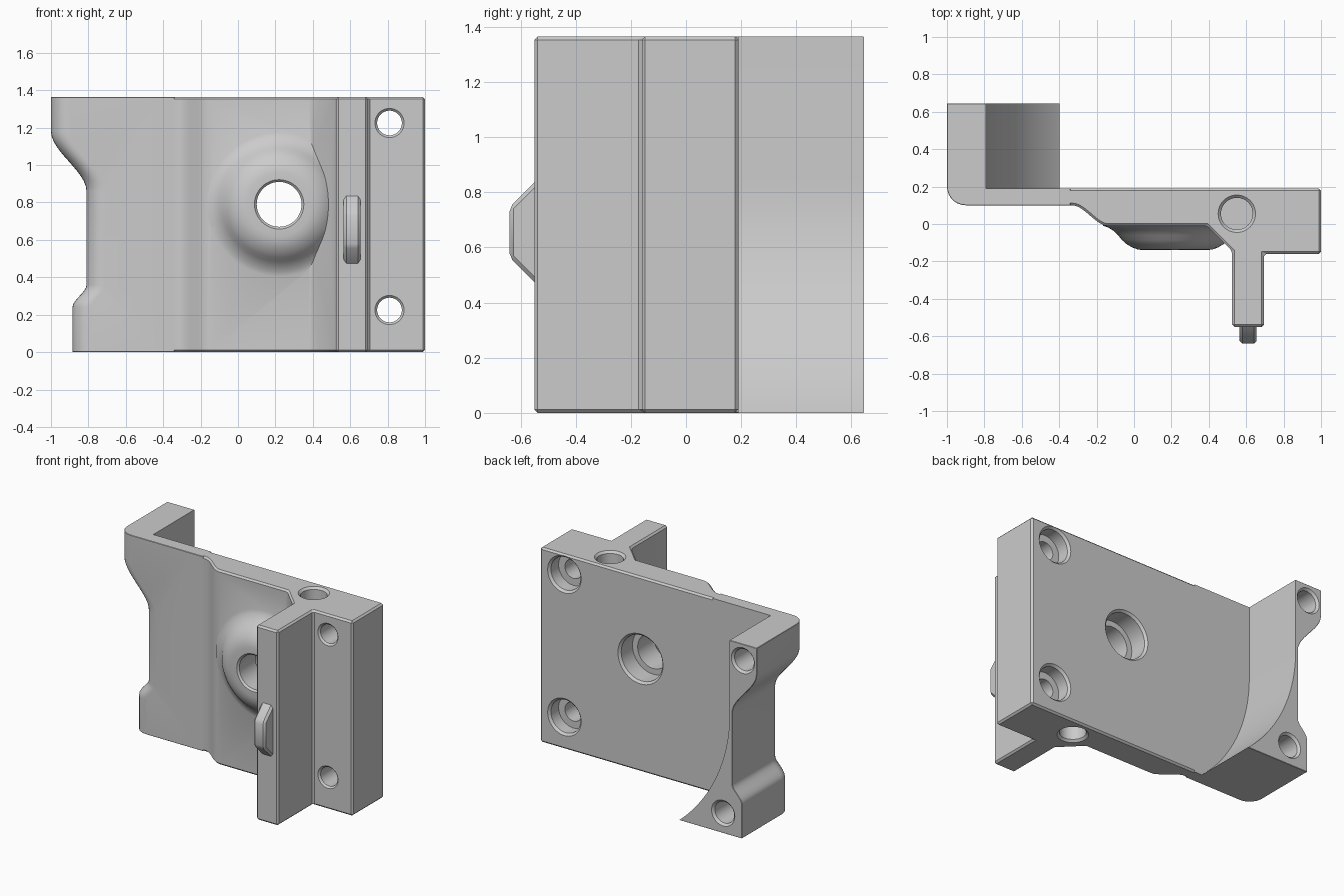
import bpy, bmesh, math
from mathutils import Vector

cube = bpy.data.objects.get("Cube")
if cube:
    bpy.data.objects.remove(cube, do_unlink=True)

H = 1.365        # overall height
BACK = 0.19      # rear face of the plate
END = 0.645      # rear end of the flange
CHAMFER = 0.012

grey = bpy.data.materials.new("plain_grey")
grey.use_nodes = True
grey.diffuse_color = (0.6, 0.6, 0.6, 1)
grey.node_tree.nodes["Principled BSDF"].inputs["Base Color"].default_value = (0.6, 0.6, 0.6, 1)


def loft(name, rings, chamfer=0):
    """Solid skinned through rings of points, with optional chamfer on sharp edges."""
    bm = bmesh.new()
    loops = [[bm.verts.new(p) for p in ring] for ring in rings]
    n = len(loops[0])
    for a, b in zip(loops, loops[1:]):
        for i in range(n):
            j = (i + 1) % n
            bm.faces.new((a[i], a[j], b[j], b[i]))
    bm.faces.new(loops[0])
    bm.faces.new(loops[-1])
    bmesh.ops.recalc_face_normals(bm, faces=bm.faces)
    if chamfer:
        sharp = [e for e in bm.edges if e.calc_face_angle(0) > 0.75]
        bmesh.ops.bevel(bm, geom=sharp, offset=chamfer, segments=1,
                        profile=0.5, affect='EDGES', clamp_overlap=True)
    mesh = bpy.data.meshes.new(name)
    bm.to_mesh(mesh)
    bm.free()
    mesh.materials.append(grey)
    ob = bpy.data.objects.new(name, mesh)
    bpy.context.collection.objects.link(ob)
    return ob


def turned(name, origin, axis, profile, sides=48):
    """Round solid: profile is (distance along axis, radius)."""
    axis = Vector(axis)
    u = axis.orthogonal().normalized()
    v = axis.cross(u)
    angles = [2 * math.pi * i / sides for i in range(sides)]
    return loft(name, [[Vector(origin) + axis * d + r * (u * math.cos(a) + v * math.sin(a))
                        for a in angles] for d, r in profile])


def combine(target, other, operation):
    mod = target.modifiers.new(operation.lower(), 'BOOLEAN')
    mod.operation = operation
    mod.solver = 'EXACT'
    mod.object = other
    bpy.context.view_layer.objects.active = target
    bpy.ops.object.modifier_apply(modifier=mod.name)
    bpy.data.objects.remove(other, do_unlink=True)


def blend(p, q, steps=8):
    """Smooth S-shaped transition between two values pairs, eased on the first."""
    out = []
    for i in range(steps + 1):
        t = i / steps
        s = t * t * (3 - 2 * t)
        out.append((p[0] + (q[0] - p[0]) * s, p[1] + (q[1] - p[1]) * t))
    return out


# Main plate with front rib and thick right-hand block
step = [(x, y) for y, x in blend((0.1, -0.33), (-0.01, -0.14), 10)]
plan = [(-0.45, BACK), (-0.45, 0.1)] + step + [
    (0.39, -0.01), (0.525, -0.145), (0.525, -0.55), (0.695, -0.55),
    (0.695, -0.16), (1, -0.16), (1, BACK)]
body = loft("bracket_body", [[(x, y, z) for x, y in plan] for z in (0, H)], CHAMFER)

# Notched side with rounded front corner and rear flange
edge = [(-0.885, 0)] + blend((-0.885, 0.24), (-0.81, 0.36))
edge += blend((-0.81, 0.86), (-1, 1.18), 12) + [(-1, H)]
R = 0.1
rings = []
for i in range(8):
    a = math.pi / 2 * i / 7
    rings.append((0.1 + R * (1 - math.cos(a)), R * (1 - math.sin(a))))
rings.append((END, 0))
side = loft("side_flange", [[(-0.34, y, 0)] + [(x + inset, y, z) for x, z in edge]
                            + [(-0.34, y, H)] for y, inset in rings], CHAMFER)

# Hollow behind the plate, with the flange flaring inward at its foot
z0, rad = 0.85, 1.12
flare = [(-0.79, H + 0.2)]
for i in range(25):
    z = z0 - (z0 + 0.06) * i / 24
    flare.append((-0.79 + rad - math.sqrt(rad ** 2 - (z - z0) ** 2), z))
flare += [(0, -0.06), (0, H + 0.2)]
hollow = loft("hollow_cutter", [[(x, y, z) for x, z in flare] for y in (BACK, 1)])
combine(side, hollow, 'DIFFERENCE')
combine(body, side, 'UNION')

# Domed boss around the central hole
boss = turned("boss", (0.22, 0, 0.79), (0, -1, 0),
              [(-0.1, 0.385), (0.01, 0.385), (0.018, 0.36), (0.036, 0.33), (0.06, 0.305),
               (0.085, 0.285), (0.107, 0.26), (0.125, 0.23), (0.136, 0.2), (0.14, 0.17)], 64)
combine(body, boss, 'UNION')

# Catch on the rib's front face
catch_side = [(-0.53, 0.455), (-0.555, 0.48), (-0.64, 0.565), (-0.64, 0.745),
              (-0.555, 0.83), (-0.53, 0.855)]
catch = loft("catch", [[(x, y, z) for y, z in catch_side] for x in (0.565, 0.655)], 0.014)
combine(body, catch, 'UNION')


def drill(origin, axis, radius, depth, lip=0.015):
    """Hole from a surface inward, with a chamfered mouth."""
    tool = turned("drill", origin, axis, [(-0.03, radius + lip + 0.03), (lip, radius), (depth, radius)])
    combine(body, tool, 'DIFFERENCE')


# Stepped through holes: wide at the back, narrow at the front
for x, z, front_y, narrow, wide, depth in [
        (0.22, 0.79, -0.14, 0.12, 0.16, 0.14),
        (0.81, 0.225, -0.16, 0.066, 0.115, 0.1),
        (0.81, 1.225, -0.16, 0.066, 0.115, 0.1)]:
    drill((x, front_y, z), (0, 1, 0), narrow, 0.5, 0.012)
    drill((x, BACK, z), (0, -1, 0), wide, depth)

# Blind holes in the flange end, and in the top and bottom faces
drill((-0.893, END, 1.25), (0, -1, 0), 0.075, 0.3)
drill((-0.74, END, 0.14), (0, -1, 0), 0.075, 0.3)
drill((0.55, 0.055, H), (0, 0, -1), 0.085, 0.3)
drill((0.55, 0.055, 0), (0, 0, 1), 0.085, 0.3)

# Smooth shading on curved faces only
bpy.ops.object.select_all(action='DESELECT')
body.select_set(True)
bpy.context.view_layer.objects.active = body
bpy.ops.object.shade_smooth_by_angle(angle=math.radians(30))
